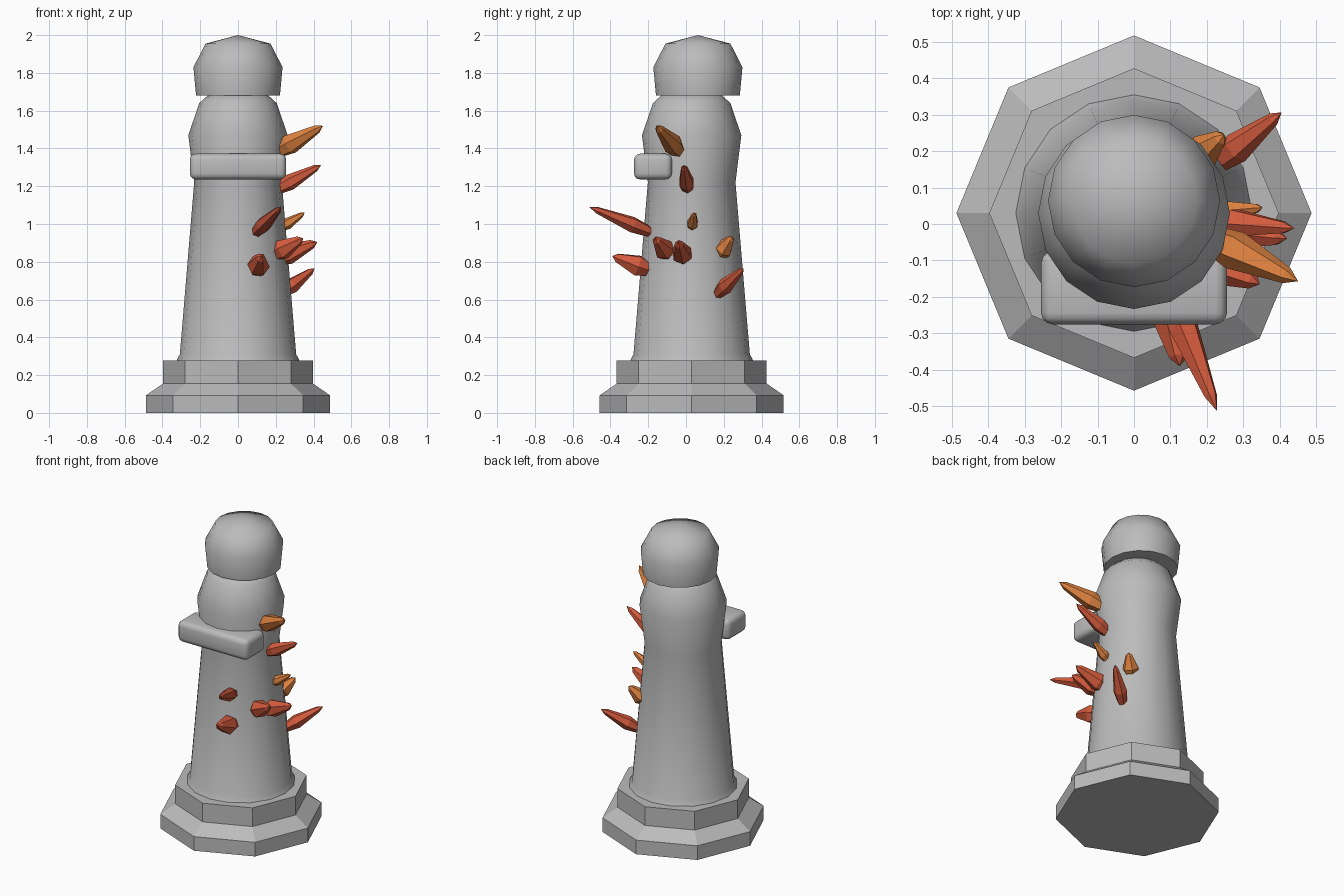
import bpy, bmesh, math
from mathutils import Vector

if "Cube" in bpy.data.objects:
    bpy.data.objects.remove(bpy.data.objects["Cube"])


def material(name, rgb):
    m = bpy.data.materials.new(name)
    m.diffuse_color = (*rgb, 1.0)
    m.use_nodes = True
    m.node_tree.nodes["Principled BSDF"].inputs["Base Color"].default_value = m.diffuse_color
    return m


STONE = material("grey stone", (0.5, 0.5, 0.5))
RED = material("red crystal", (0.66, 0.105, 0.047))
ORANGE = material("orange crystal", (0.72, 0.22, 0.05))


def lathe(name, profile, sides, mat, centre=(0, 0, 0), axis=(0, 0, 1), smooth=None):
    """Stack rings of (radius, height) along an axis; radius 0 makes a point."""
    bm = bmesh.new()
    rot = Vector((0, 0, 1)).rotation_difference(Vector(axis))
    origin = Vector(centre)
    rings = []
    for r, h in profile:
        count = sides if r > 0 else 1
        rings.append([bm.verts.new(origin + rot @ Vector(
            (r * math.cos(math.tau * i / sides), r * math.sin(math.tau * i / sides), h)))
            for i in range(count)])
    for a, b in zip(rings, rings[1:]):
        for i in range(sides):
            j = (i + 1) % sides
            if len(b) == 1:
                bm.faces.new((a[i], a[j], b[0]))
            else:
                bm.faces.new((a[i], a[j], b[j], b[i]))
    for ring in (rings[0], rings[-1]):
        if len(ring) > 1:
            bm.faces.new(ring)
    bmesh.ops.recalc_face_normals(bm, faces=bm.faces)
    return finish(name, bm, mat, smooth)


def finish(name, bm, mat, smooth=None):
    mesh = bpy.data.meshes.new(name)
    bm.to_mesh(mesh)
    bm.free()
    mesh.materials.append(mat)
    obj = bpy.data.objects.new(name, mesh)
    bpy.context.collection.objects.link(obj)
    if smooth:
        bpy.ops.object.select_all(action='DESELECT')
        obj.select_set(True)
        bpy.context.view_layer.objects.active = obj
        bpy.ops.object.shade_smooth_by_angle(angle=math.radians(smooth))
    return obj


# Stepped octagonal plinth
lathe("plinth", [(0.487, 0), (0.487, 0.093), (0.397, 0.155), (0.397, 0.278)],
      8, STONE, (0, 0.03, 0))

# Tapering column with a bulged shoulder
lathe("column", [(0.327, 0.27), (0.322, 0.285), (0.308, 0.31), (0.232, 1.22),
                 (0.263, 1.47), (0.205, 1.64), (0.15, 1.69)],
      16, STONE, (0, 0.03, 0), smooth=50)

# Domed head
lathe("head", [(0.222, 1.68), (0.236, 1.83), (0.172, 1.955), (0, 2.0)],
      16, STONE, (0, 0.063, 0), smooth=50)

# Rounded bar across the chest
bm = bmesh.new()
bmesh.ops.create_cube(bm, size=1)
bmesh.ops.scale(bm, vec=(0.51, 0.2, 0.136), verts=bm.verts)
bmesh.ops.translate(bm, vec=(0, -0.175, 1.304), verts=bm.verts)
bmesh.ops.bevel(bm, geom=bm.edges[:], offset=0.032, segments=3,
                profile=0.5, affect='EDGES')
finish("chest_bar", bm, STONE, smooth=40)

# Six-sided crystals growing from the column: root, tip, radius, colour
crystals = [
    ((0.19, -0.03, 1.375), (0.45, -0.157, 1.52), 0.055, ORANGE),
    ((0.19, 0.01, 1.175), (0.44, -0.012, 1.312), 0.043, RED),
    ((0.22, 0.03, 0.975), (0.353, 0.045, 1.06), 0.031, ORANGE),
    ((0.19, -0.01, 0.81), (0.42, -0.04, 0.905), 0.056, RED),
    ((0.18, -0.09, 0.835), (0.345, -0.165, 0.925), 0.056, RED),
    ((0.09, -0.17, 0.95), (0.227, -0.512, 1.09), 0.043, RED),
    ((0.1, -0.19, 0.755), (0.125, -0.39, 0.83), 0.06, RED),
    ((0.22, 0.16, 0.625), (0.405, 0.306, 0.765), 0.043, RED),
    ((0.165, 0.175, 0.83), (0.247, 0.245, 0.935), 0.05, ORANGE),
]
for n, (root, tip, r, mat) in enumerate(crystals, 1):
    axis = Vector(tip) - Vector(root)
    L = axis.length
    lathe(f"crystal_{n}", [(r * 0.6, 0), (r, L * 0.33), (r * 0.42, L * 0.88), (0, L)],
          6, mat, root, axis)
